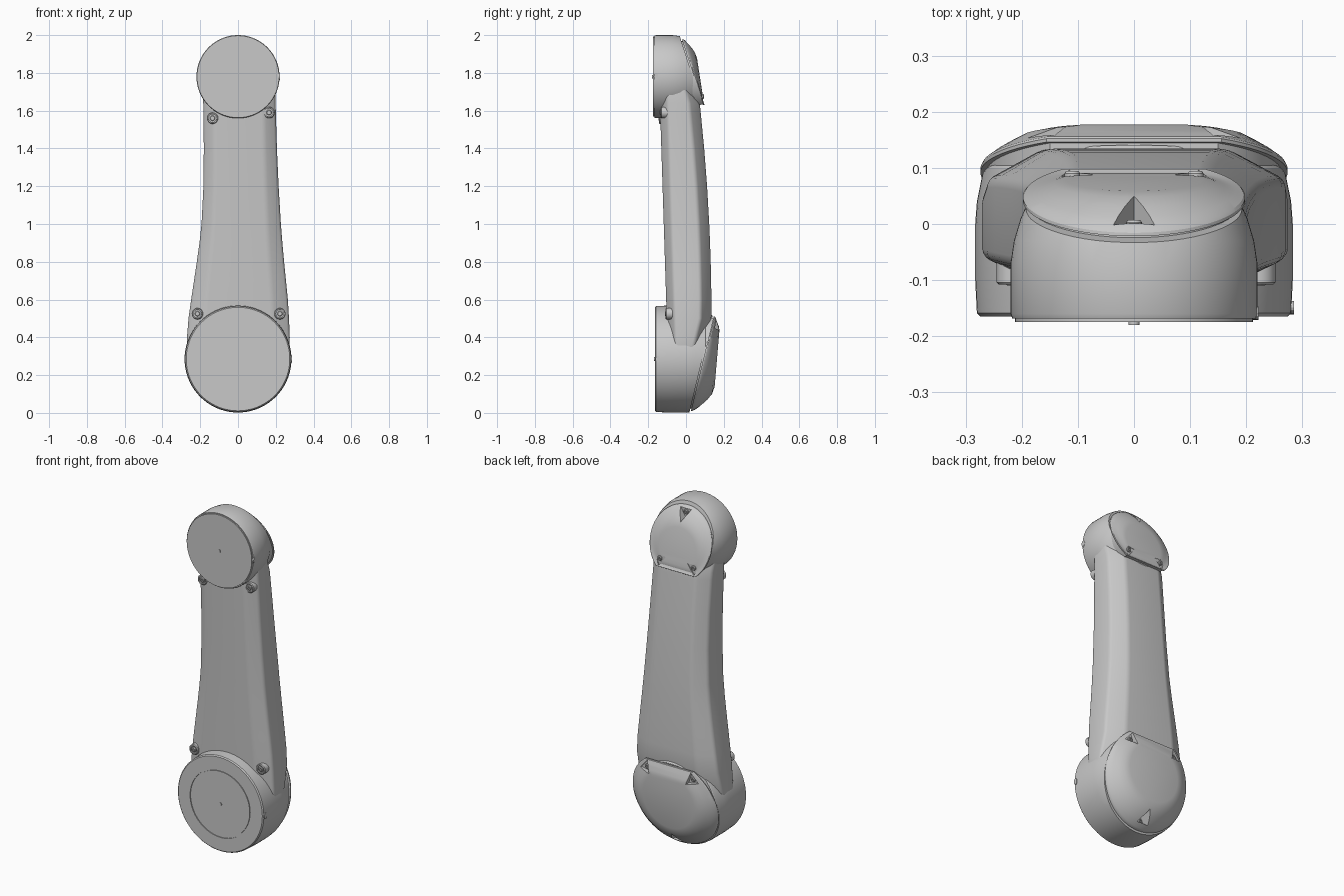
import bpy, bmesh, math
from mathutils import Vector

cube = bpy.data.objects.get("Cube")
if cube:
    bpy.data.objects.remove(cube)

# One painted-metal colour
GREY = (0.58, 0.58, 0.58, 1)
metal = bpy.data.materials.new("light grey metal")
metal.use_nodes = True
metal.diffuse_color = GREY
metal.node_tree.nodes["Principled BSDF"].inputs["Base Color"].default_value = GREY


def select(obj):
    bpy.ops.object.select_all(action="DESELECT")
    obj.select_set(True)
    bpy.context.view_layer.objects.active = obj


def smooth(obj, angle=25):
    select(obj)
    bpy.ops.object.shade_smooth_by_angle(angle=math.radians(angle))


def loft(name, rings, clip=None):
    """Skin closed rings, cap both ends, optionally cut off behind a plane."""
    bm = bmesh.new()
    loops = [[bm.verts.new(p) for p in ring] for ring in rings]
    for a, b in zip(loops, loops[1:]):
        for i in range(len(a)):
            j = (i + 1) % len(a)
            bm.faces.new((a[i], a[j], b[j], b[i]))
    bm.faces.new(loops[0])
    bm.faces.new(loops[-1])
    if clip:
        geom = bm.verts[:] + bm.edges[:] + bm.faces[:]
        bmesh.ops.bisect_plane(bm, geom=geom, plane_co=clip[0], plane_no=clip[1],
                               clear_outer=True)
        edges = [e for e in bm.edges if e.is_boundary]
        bmesh.ops.holes_fill(bm, edges=edges, sides=0)
    bmesh.ops.recalc_face_normals(bm, faces=bm.faces[:])
    mesh = bpy.data.meshes.new(name)
    bm.to_mesh(mesh)
    bm.free()
    obj = bpy.data.objects.new(name, mesh)
    bpy.context.collection.objects.link(obj)
    mesh.materials.append(metal)
    return obj


def circle(r, y, zc, n=72):
    return [(r * math.cos(i * math.tau / n), y, zc + r * math.sin(i * math.tau / n))
            for i in range(n)]


def rod(name, profile, x, z, n=20):
    """Turned part on an axis along y; profile holds (radius, y)."""
    rings = [[(px + x, py, pz) for px, py, pz in circle(r, y, z, n)] for r, y in profile]
    obj = loft(name, rings)
    smooth(obj)
    return obj


def screw(name, x, y, z, out):
    """Button screw with a socket; out is the y direction it faces."""
    rod(name, [(0.014, y - out * 0.012), (0.014, y + out * 0.006), (0.011, y + out * 0.01),
               (0.006, y + out * 0.01), (0.006, y + out * 0.004)], x, z, 16)


# Sloping seam planes of the two rear covers, and the covers' outer planes
def low_seam(z):
    return 0.14 + 0.24 * (z - 0.51)


def low_outer(z):
    return 0.15 + 0.085 * (z - 0.12)


def top_seam(z):
    return 0.085 - 0.324 * (z - 1.63)


def top_outer(z):
    return 0.055 - 0.154 * (z - 1.9)


# Joint drums, turned around the y axis and cut along the seam
def drum(name, zc, profile, seam):
    slope = seam(1) - seam(0)
    clip = (Vector((0, seam(zc), zc)), Vector((0, 1, -slope)).normalized())
    obj = loft(name, [circle(r, y, zc) for r, y in profile], clip)
    smooth(obj)


LOW, TOP = 0.285, 1.78
drum("lower_joint_drum", LOW,
     [(0.01, -0.165), (0.192, -0.165), (0.192, -0.16), (0.197, -0.16), (0.197, -0.165),
      (0.274, -0.165), (0.28, -0.159), (0.283, -0.1), (0.283, 0), (0.28, 0.04),
      (0.268, 0.1), (0.23, 0.14), (0.2, 0.15)], low_seam)
drum("upper_joint_drum", TOP,
     [(0.01, -0.175), (0.212, -0.175), (0.212, -0.168), (0.217, -0.168), (0.22, -0.16),
      (0.22, -0.07), (0.214, -0.03), (0.202, 0.01), (0.18, 0.06), (0.13, 0.085)], top_seam)

# Link arm: chamfered sections of (z, width towards -x, width towards +x)
widths = [(0.285, 0.273, 0.273), (0.4, 0.27, 0.274), (0.5, 0.262, 0.27),
          (0.6, 0.248, 0.264), (0.7, 0.233, 0.254), (0.8, 0.218, 0.244),
          (0.9, 0.204, 0.235), (1.0, 0.193, 0.227), (1.2, 0.183, 0.215),
          (1.4, 0.181, 0.206), (1.6, 0.183, 0.2), (1.64, 0.184, 0.199),
          (1.78, 0.188, 0.194)]
sections = []
for z, left, right in widths:
    front = -0.105 - 0.032 * (z - 0.6)
    back = min(0.135 - 0.048 * (z - 0.5) ** 2, low_seam(z) - 0.004, top_seam(z) - 0.004)
    sections.append([(x, y, z) for x, y in (
        (-0.68 * left, front), (0.68 * right, front), (right, front + 0.04),
        (right, back - 0.055), (0.62 * right, back), (-0.62 * left, back),
        (-left, back - 0.055), (-left, front + 0.04))])
arm = loft("link_arm", sections)
bevel = arm.modifiers.new("soft_edges", "BEVEL")
bevel.width = 0.014
bevel.segments = 3
bevel.limit_method = "ANGLE"
bevel.angle_limit = math.radians(18)
select(arm)
bpy.ops.object.modifier_apply(modifier=bevel.name)
smooth(arm, 30)


# Rear covers: a disc with one straight side, domed from seam to outer plane
def cover(name, zc, r, chord, side, pivot, seam, outer, screws):
    half = math.acos(chord / r)
    n = 60
    start, sweep = math.pi / 2 + half, math.tau - 2 * half
    outline = [(r * math.cos(start + sweep * i / n),
                zc + side * r * math.sin(start + sweep * i / n)) for i in range(n + 1)]
    # (scale, blend from seam to outer plane, lift)
    layers = [(0.96, 0, -0.03), (0.96, 0, 0.006), (1, 0, 0.006), (1, 0, 0.012),
              (0.985, 0.1, 0.012), (0.91, 0.42, 0.005), (0.82, 0.7, 0),
              (0.72, 0.9, 0), (0.6, 1, 0)]
    rings = []
    for s, t, lift in layers:
        ring = []
        for x, z in outline:
            zz = pivot + s * (z - pivot)
            ring.append((s * x, (1 - t) * seam(zz) + t * outer(zz) + lift, zz))
        rings.append(ring)
    obj = loft(name, rings)
    # Triangular screw pockets pointing to the middle of the cover
    for k, (x, z) in enumerate(screws):
        floor = seam(z) + 0.014
        aim = math.atan2(pivot - z, -x)
        tri = [(x + 0.042 * math.cos(aim + i * math.tau / 3),
                z + 0.042 * math.sin(aim + i * math.tau / 3)) for i in range(3)]
        cutter = loft("pocket_cutter", [[(a, y, b) for a, b in tri]
                                        for y in (floor, floor + 0.2)])
        cutter.hide_render = True
        cut = obj.modifiers.new("pocket", "BOOLEAN")
        cut.operation = "DIFFERENCE"
        cut.solver = "EXACT"
        cut.object = cutter
        select(obj)
        bpy.ops.object.modifier_apply(modifier=cut.name)
        bpy.data.objects.remove(cutter)
        screw(f"{name}_screw_{k + 1}", x, floor, z, 1)
    smooth(obj)


cover("lower_rear_cover", LOW, 0.274, 0.225, 1, 0.33, low_seam, low_outer,
      [(-0.15, 0.462), (0.15, 0.462), (0, 0.055)])
cover("upper_rear_cover", TOP, 0.198, 0.15, -1, 1.72, top_seam, top_outer,
      [(-0.11, 1.675), (0.11, 1.675), (0, 1.945)])

# Front screw seats on the arm chamfers
for k, (x, y, z) in enumerate([(-0.215, -0.1, 0.525), (0.222, -0.1, 0.525),
                               (-0.135, -0.135, 1.56), (0.165, -0.125, 1.59)]):
    rod(f"front_screw_seat_{k + 1}", [(0.03, y + 0.06), (0.03, y - 0.004), (0.026, y - 0.008),
                                      (0.02, y - 0.008), (0.02, y)], x, z)
    screw(f"front_screw_{k + 1}", x, y, z, -1)

# Centre pins and small side plugs on both joints
for label, zc, r, face in (("lower", LOW, 0.283, -0.165), ("upper", TOP, 0.22, -0.175)):
    rod(f"{label}_centre_pin", [(0.01, face + 0.01), (0.01, face - 0.005)], 0, zc, 16)
    plug = [[(x, face + 0.016 + 0.012 * math.cos(i * math.tau / 16),
              zc + 0.018 * math.sin(i * math.tau / 16)) for i in range(16)]
            for x in (r - 0.02, r + 0.002)]
    smooth(loft(f"{label}_side_plug", plug))
